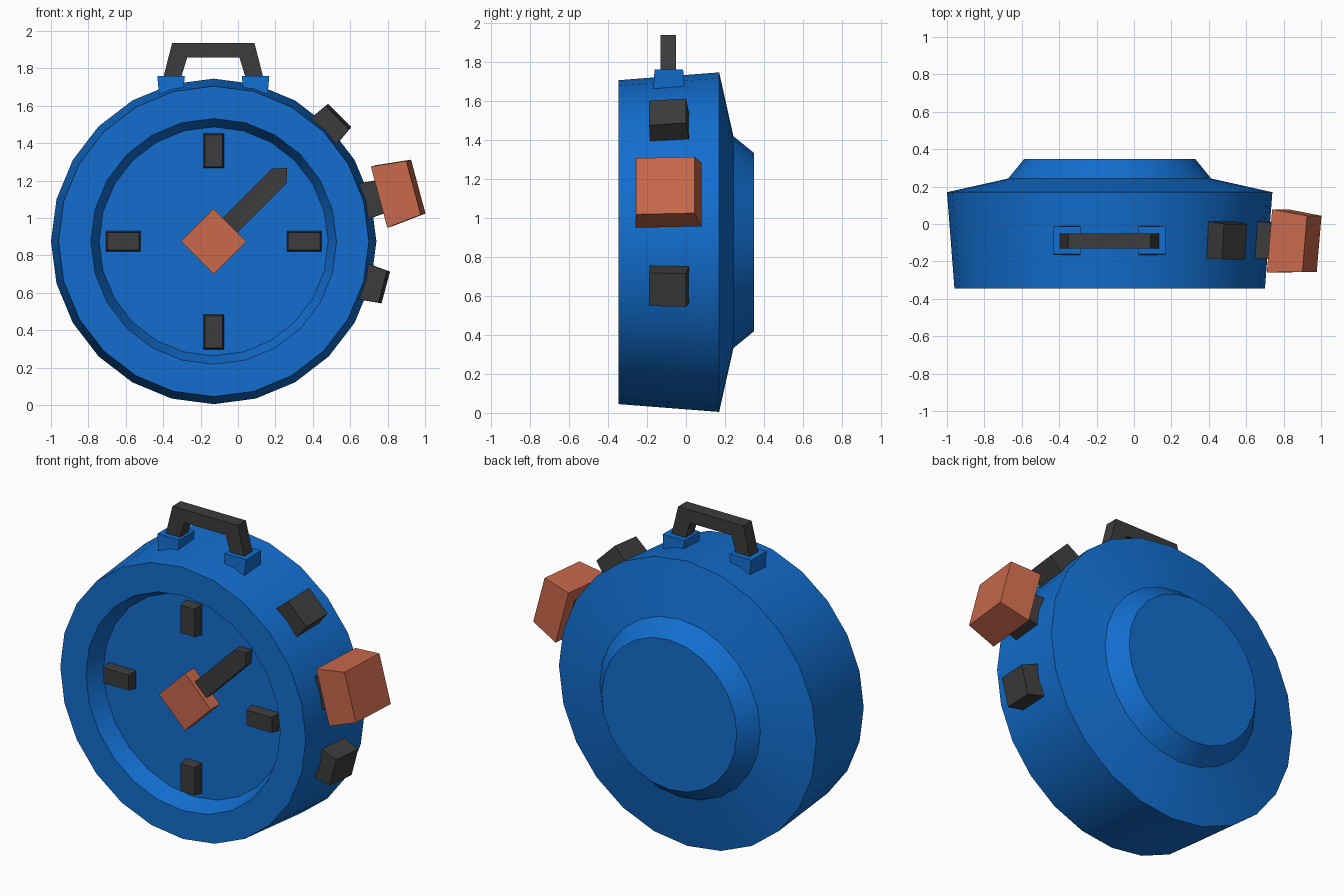
import bpy, bmesh
from math import radians, sin, cos, pi
from mathutils import Matrix

if "Cube" in bpy.data.objects:
    bpy.data.objects.remove(bpy.data.objects["Cube"])

CX, CZ = -0.13, 0.875      # centre of the dial
FLOOR = -0.24              # y of the recessed dial face
CENTRE = Matrix.Translation((CX, 0, CZ))


def material(name, rgb):
    m = bpy.data.materials.new(name)
    m.diffuse_color = (*rgb, 1)
    m.use_nodes = True
    m.node_tree.nodes["Principled BSDF"].inputs["Base Color"].default_value = m.diffuse_color
    return m


BLUE = material("blue", (0.006, 0.155, 0.62))
DARK = material("dark", (0.045, 0.045, 0.045))
ORANGE = material("orange", (0.58, 0.14, 0.07))


def finish(name, bm, mat):
    bmesh.ops.recalc_face_normals(bm, faces=bm.faces)
    me = bpy.data.meshes.new(name)
    bm.to_mesh(me)
    bm.free()
    me.materials.append(mat)
    ob = bpy.data.objects.new(name, me)
    bpy.context.collection.objects.link(ob)
    return ob


def block(name, base, top, height, matrix, mat):
    """Tapered box growing along local z from the origin of matrix."""
    bm = bmesh.new()
    bmesh.ops.create_cube(bm, size=1)
    for v in bm.verts:
        w, d = top if v.co.z > 0 else base
        v.co = (v.co.x * w, v.co.y * d, (v.co.z + 0.5) * height)
    bm.transform(matrix)
    return finish(name, bm, mat)


def plate(name, points, y0, y1, mat):
    """Extrude an x-z outline from y0 to y1."""
    bm = bmesh.new()
    face = bm.faces.new([bm.verts.new((x, y0, z)) for x, z in points])
    ext = bmesh.ops.extrude_face_region(bm, geom=[face])
    verts = [g for g in ext["geom"] if isinstance(g, bmesh.types.BMVert)]
    bmesh.ops.translate(bm, verts=verts, vec=(0, y1 - y0, 0))
    return finish(name, bm, mat)


def radial(angle, y, r):
    """Frame whose z axis points out of the dial centre at the given angle."""
    return (CENTRE @ Matrix.Rotation(radians(90 - angle), 4, 'Y')
            @ Matrix.Translation((0, y, r)))


# Case: 24-sided lathe of (radius, y), recessed dial in front, stepped back
profile = [(0.612, FLOOR), (0.657, -0.345), (0.83, -0.345), (0.87, 0.17),
           (0.543, 0.243), (0.457, 0.348)]
N = 24
bm = bmesh.new()
rings = [[bm.verts.new((CX + r * cos(2 * pi * i / N), y, CZ + r * sin(2 * pi * i / N)))
          for i in range(N)] for r, y in profile]
for a, b in zip(rings, rings[1:]):
    for i in range(N):
        j = (i + 1) % N
        bm.faces.new((a[i], a[j], b[j], b[i]))
bm.faces.new(rings[0])
bm.faces.new(rings[-1])
case = finish("case", bm, BLUE)
bpy.context.view_layer.objects.active = case
case.select_set(True)
bpy.ops.object.shade_smooth_by_angle(angle=radians(30))

# Four hour marks on the dial
for k in range(4):
    m = radial(90 * k, FLOOR + 0.005, 0.484) @ Matrix.Rotation(radians(90), 4, 'X')
    block(f"dial_mark_{k + 1}", (0.11, 0.187), (0.094, 0.171), 0.065, m, DARK)

# Hand pointing up and right, with its diamond hub
s = 0.5 ** 0.5
outline = [(0, -0.055), (0.495, -0.055), (0.556, 0), (0.495, 0.055), (0, 0.055)]
plate("hand", [(CX + (u - v) * s, CZ + (u + v) * s) for u, v in outline],
      -0.30, FLOOR + 0.005, DARK)
hub = radial(45, FLOOR + 0.005, 0) @ Matrix.Rotation(radians(90), 4, 'X')
block("hand_hub", (0.247, 0.247), (0.247, 0.247), 0.092, hub, ORANGE)

# Side buttons and crown stem lean with the slope of the case
tilt = Matrix.Rotation(radians(5), 4, 'X')
for name, angle in (("upper_button", 45), ("crown_stem", 15), ("lower_button", -15)):
    block(name, (0.205, 0.205), (0.176, 0.19), 0.165,
          radial(angle, -0.08, 0.78) @ tilt, DARK)
block("crown", (0.338, 0.338), (0.298, 0.302), 0.19,
      radial(15, -0.09, 0.93) @ tilt, ORANGE)

# Carry handle and its two lugs
half = [(0.28, 1.70), (0.22, 1.937), (0, 1.937)]
inner = [(0, 1.857), (0.14, 1.857), (0.188, 1.70)]
right = half[:2] + inner[1:]
hx = -0.132
pts = ([(hx + x, z) for x, z in half[:2]]
       + [(hx - x, z) for x, z in reversed(half[:2])]
       + [(hx - x, z) for x, z in reversed(inner[1:])]
       + [(hx + x, z) for x, z in inner[1:]])
plate("handle", pts, -0.13, -0.05, DARK)
for name, side in (("left_lug", -1), ("right_lug", 1)):
    m = Matrix.Translation((hx + side * 0.226, -0.088, 1.64))
    block(name, (0.125, 0.16), (0.147, 0.147), 0.12, m, BLUE)
